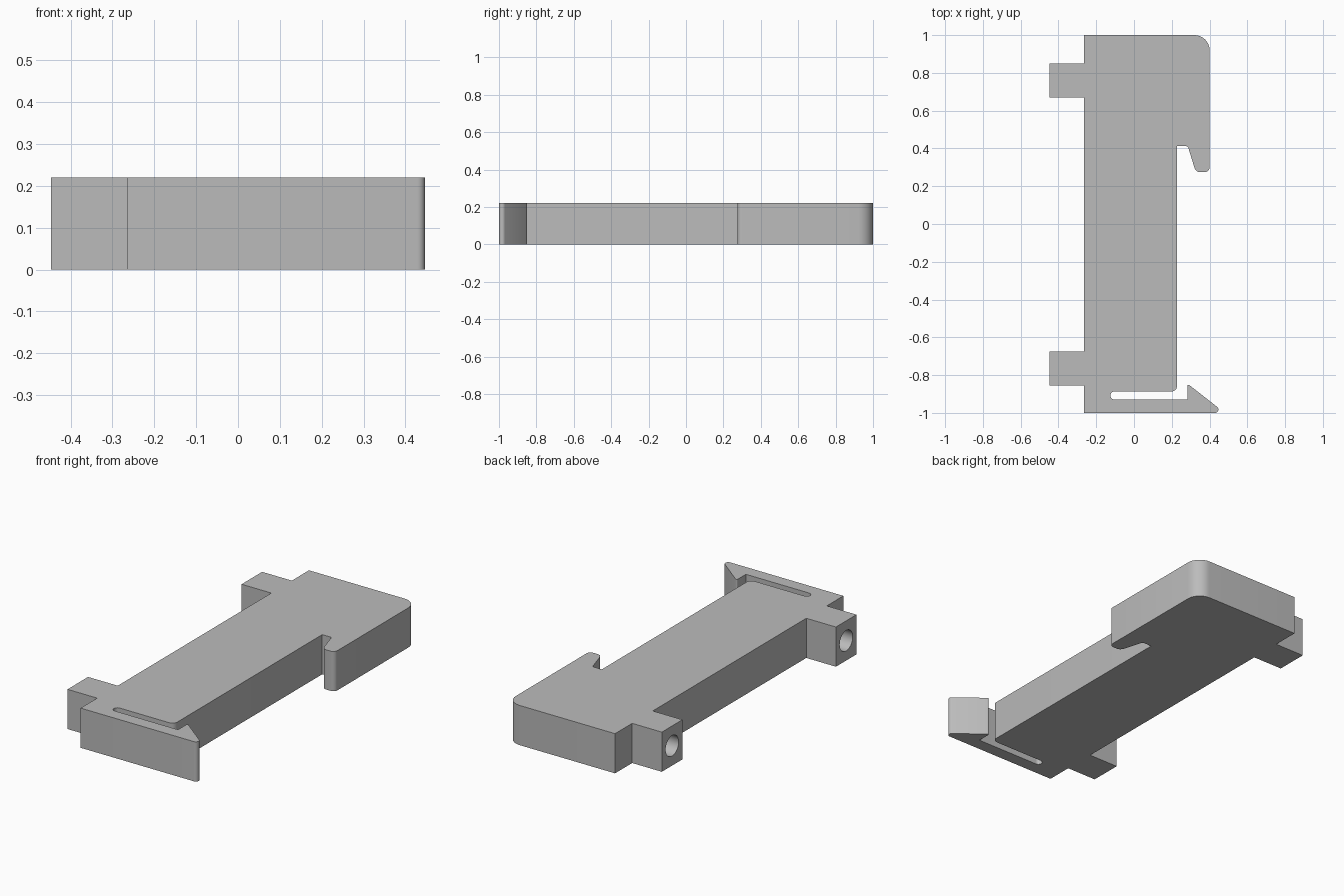
import bpy
import bmesh
import math
from mathutils import Vector, Matrix

if "Cube" in bpy.data.objects:
    bpy.data.objects.remove(bpy.data.objects["Cube"], do_unlink=True)

HEIGHT = 0.22
LUG_CENTRES = (0.76, -0.765)
LUG_HALF = 0.09
BACK, LUG_END = -0.265, -0.447

grey = bpy.data.materials.new("plain grey")
grey.use_nodes = True
grey.diffuse_color = (0.5, 0.5, 0.5, 1)
grey.node_tree.nodes["Principled BSDF"].inputs["Base Color"].default_value = (0.5, 0.5, 0.5, 1)


def fillet(corners, steps=8):
    """Turn (x, y, radius) corners into an outline with tangent arcs."""
    outline = []
    for i, (x, y, r) in enumerate(corners):
        p = Vector((x, y))
        if r == 0:
            outline.append(p)
            continue
        a = (Vector(corners[i - 1][:2]) - p).normalized()
        b = (Vector(corners[(i + 1) % len(corners)][:2]) - p).normalized()
        half = a.angle(b) / 2
        centre = p + (a + b).normalized() * (r / math.sin(half))
        start = p + a * (r / math.tan(half)) - centre
        end = p + b * (r / math.tan(half)) - centre
        sweep = math.atan2(start.x * end.y - start.y * end.x, start.dot(end))
        for k in range(steps + 1):
            outline.append(centre + Matrix.Rotation(sweep * k / steps, 2) @ start)
    return outline


def lug(y):
    return [(BACK, y - LUG_HALF, 0), (LUG_END, y - LUG_HALF, 0),
            (LUG_END, y + LUG_HALF, 0), (BACK, y + LUG_HALF, 0)]


# Plan outline, clockwise: hooked head, body side, slot, barbed arm, lugs
head = [(BACK, 1, 0), (0.4, 1, 0.08), (0.4, 0.275, 0.025), (0.327, 0.275, 0.03),
        (0.285, 0.412, 0.012), (0.228, 0.412, 0)]
slot = [(0.228, -0.887, 0.03), (-0.125, -0.887, 0.0205), (-0.125, -0.929, 0.0205)]
arm = [(0.283, -0.929, 0), (0.283, -0.845, 0.006), (0.481, -1, 0.018), (BACK, -1, 0)]
outline = fillet(head + slot + arm + lug(LUG_CENTRES[1]) + lug(LUG_CENTRES[0]))

bm = bmesh.new()
base = bm.faces.new([bm.verts.new((p.x, p.y, 0)) for p in outline])
top = bmesh.ops.extrude_face_region(bm, geom=[base])
bmesh.ops.translate(bm, vec=(0, 0, HEIGHT),
                    verts=[g for g in top["geom"] if isinstance(g, bmesh.types.BMVert)])
bmesh.ops.recalc_face_normals(bm, faces=bm.faces)
mesh = bpy.data.meshes.new("latch_body")
bm.to_mesh(mesh)
bm.free()
mesh.materials.append(grey)
body = bpy.data.objects.new("latch_body", mesh)
bpy.context.collection.objects.link(body)
bpy.ops.object.select_all(action='DESELECT')

# Round blind holes in the ends of the lugs
for y in LUG_CENTRES:
    bpy.ops.mesh.primitive_cylinder_add(vertices=32, radius=0.057, depth=0.4,
                                        location=(LUG_END, y, HEIGHT / 2),
                                        rotation=(0, math.pi / 2, 0))
    cutter = bpy.context.object
    cutter.name = "hole_cutter"
    cutter.hide_render = True
    cutter.data.materials.append(grey)
    cut = body.modifiers.new("lug_hole", 'BOOLEAN')
    cut.operation = 'DIFFERENCE'
    cut.solver = 'EXACT'
    cut.object = cutter
    bpy.ops.object.select_all(action='DESELECT')
    body.select_set(True)
    bpy.context.view_layer.objects.active = body
    bpy.ops.object.modifier_apply(modifier=cut.name)
    bpy.data.objects.remove(cutter, do_unlink=True)

bpy.ops.object.shade_smooth_by_angle(angle=math.radians(30))
